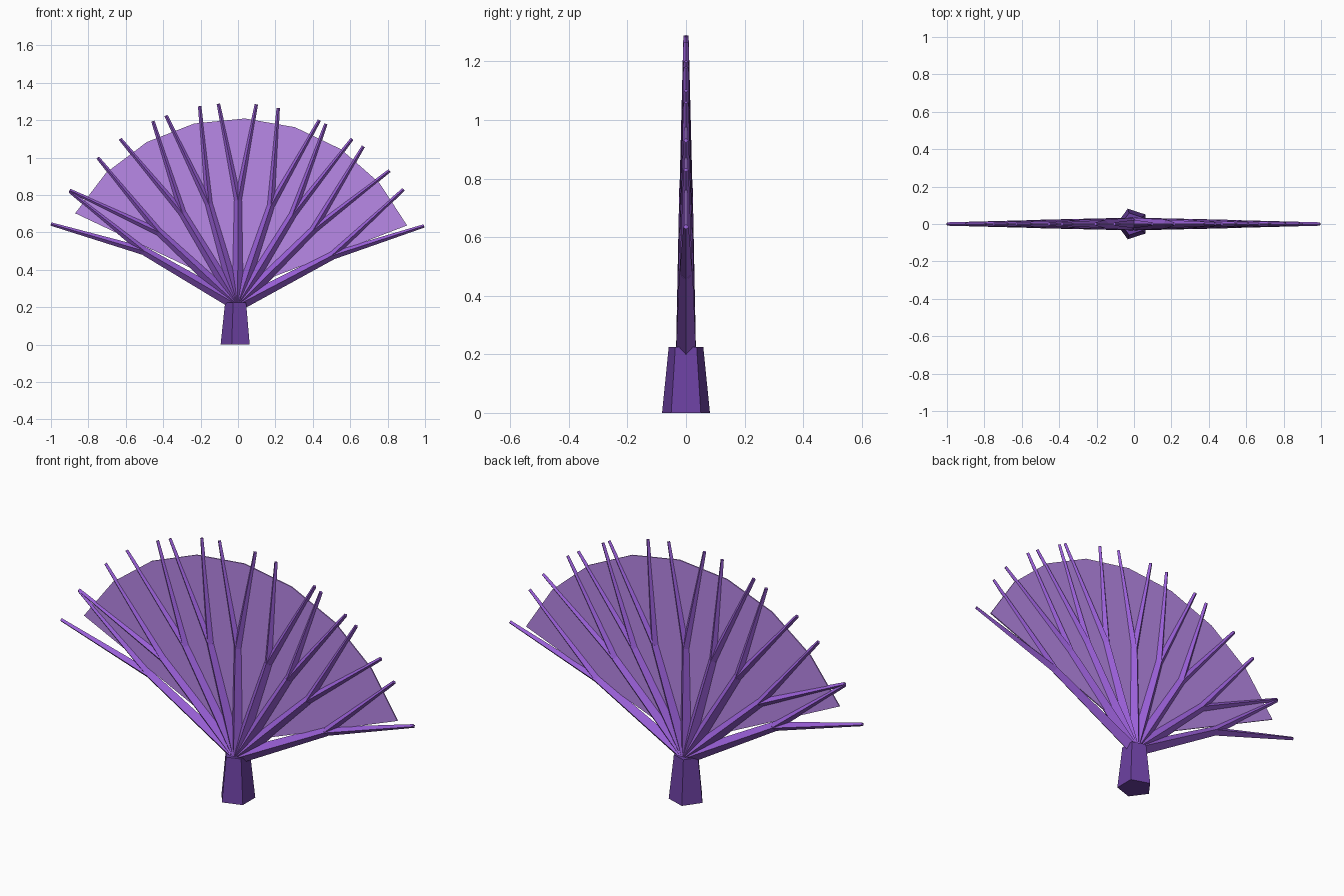
import bpy, bmesh, math
from mathutils import Vector

cube = bpy.data.objects.get("Cube")
if cube:
    bpy.data.objects.remove(cube)


def material(name, color):
    m = bpy.data.materials.new(name)
    m.use_nodes = True
    m.diffuse_color = (*color, 1)
    m.node_tree.nodes["Principled BSDF"].inputs["Base Color"].default_value = (*color, 1)
    return m


trunk_purple = material("trunk purple", (0.15, 0.053, 0.36))
branch_purple = material("branch purple", (0.32, 0.115, 0.68))
web_lilac = material("web lilac", (0.485, 0.25, 0.81))


def finish(name, bm, mat):
    bmesh.ops.recalc_face_normals(bm, faces=bm.faces)
    mesh = bpy.data.meshes.new(name)
    bm.to_mesh(mesh)
    bm.free()
    mesh.materials.append(mat)
    obj = bpy.data.objects.new(name, mesh)
    bpy.context.collection.objects.link(obj)


def tube(bm, a, b, r1, r2, sides):
    """Tapered faceted stick between two points of the xz plane, with a ridge in that plane."""
    a, b = Vector((a[0], 0, a[1])), Vector((b[0], 0, b[1]))
    d = (b - a).normalized()
    ridge = Vector((-d.z, 0, d.x))
    side = Vector((0, 1, 0))
    rings = []
    for p, r in ((a, r1), (b, r2)):
        rings.append([bm.verts.new(p + r * (math.cos(t) * ridge + math.sin(t) * side))
                      for t in (math.tau * i / sides for i in range(sides))])
    low, high = rings
    for i in range(sides):
        j = (i + 1) % sides
        bm.faces.new((low[i], low[j], high[j], high[i]))
    bm.faces.new(low[::-1])
    bm.faces.new(high)


# Trunk
bm = bmesh.new()
tube(bm, (-0.007, 0), (-0.007, 0.225), 0.086, 0.062, sides=5)
finish("trunk", bm, trunk_purple)

# Forked branches: fork point, then the two tips
branches = [
    ((-0.50, 0.50), (-1.0, 0.645), (-0.90, 0.82)),
    ((-0.42, 0.60), (-0.90, 0.825), (-0.75, 1.00)),
    ((-0.295, 0.70), (-0.63, 1.10), (-0.455, 1.195)),
    ((-0.155, 0.75), (-0.385, 1.225), (-0.205, 1.275)),
    ((0.0, 0.77), (-0.105, 1.288), (0.098, 1.285)),
    ((0.175, 0.74), (0.215, 1.265), (0.435, 1.20)),
    ((0.29, 0.69), (0.47, 1.18), (0.61, 1.10)),
    ((0.40, 0.61), (0.67, 1.06), (0.81, 0.93)),
    ((0.50, 0.475), (0.885, 0.83), (0.995, 0.635)),
]
for n, (fork, *tips) in enumerate(branches, 1):
    bm = bmesh.new()
    tube(bm, (-0.002, 0.212), fork, 0.034, 0.023, sides=4)
    for tip in tips:
        tube(bm, fork, tip, 0.022, 0.009, sides=4)
    finish(f"branch_{n}", bm, branch_purple)

# Thin web spread between the branches
bm = bmesh.new()
outline = [(0, 0.29)]
for i in range(9):
    t = math.radians(25.3 + 15.65 * i)
    outline.append((math.cos(t), 0.21 + math.sin(t)))
front, back = ([bm.verts.new((x, y, z)) for x, z in outline] for y in (-0.003, 0.003))
bm.faces.new(front)
bm.faces.new(back)
for i in range(len(outline)):
    bm.faces.new((front[i - 1], front[i], back[i], back[i - 1]))
finish("web", bm, web_lilac)
